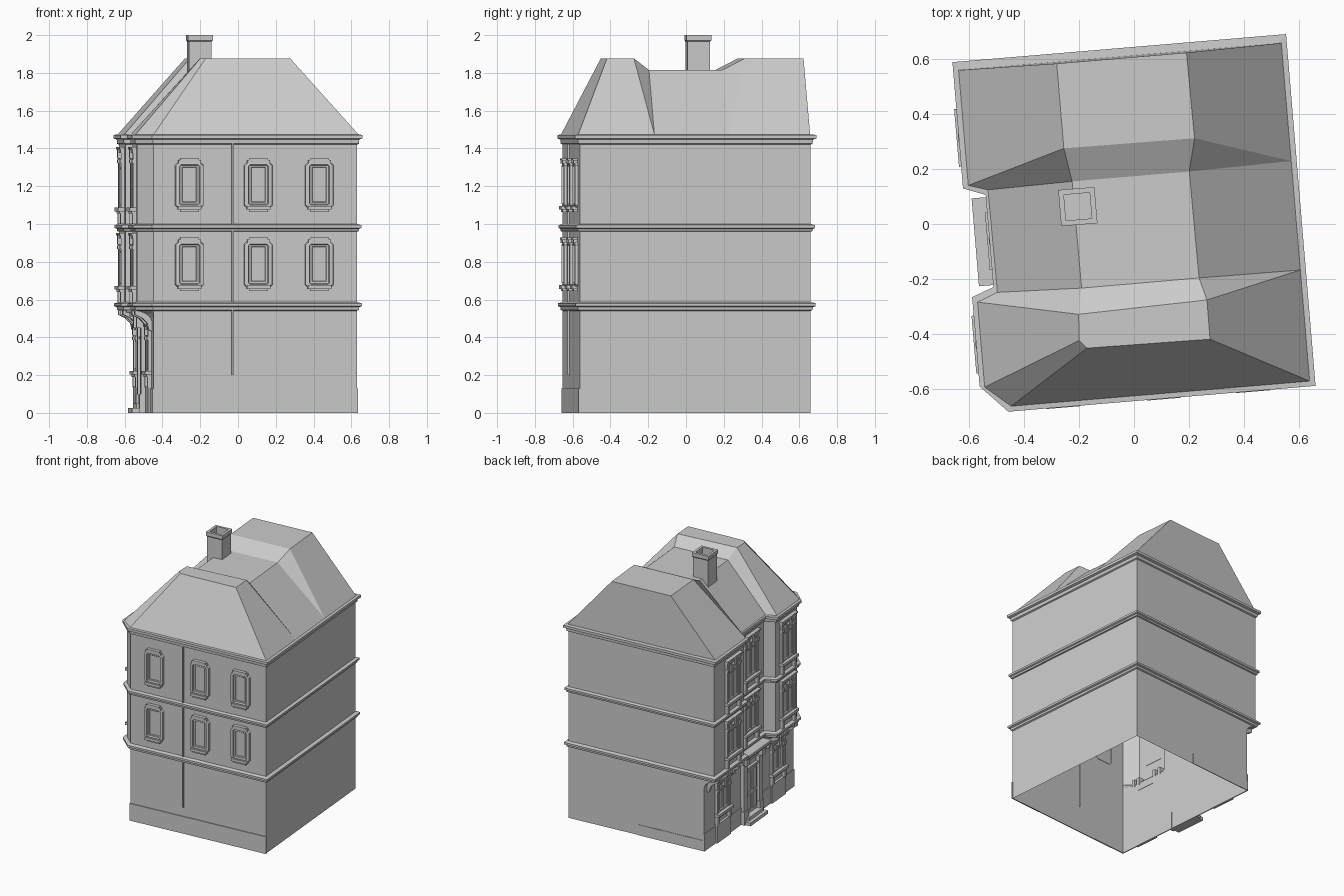
import bpy, bmesh, math
from mathutils import Matrix, Vector

if "Cube" in bpy.data.objects:
    bpy.data.objects.remove(bpy.data.objects["Cube"])

ROOT = Matrix.Rotation(math.radians(4.8), 4, 'Z')   # whole house sits slightly turned
LEFT = Matrix.Rotation(math.radians(-90), 4, 'Z')   # turns a front part to the left facade


def make(name, bm, place=Matrix()):
    bmesh.ops.remove_doubles(bm, verts=bm.verts, dist=1e-5)
    bmesh.ops.recalc_face_normals(bm, faces=bm.faces)
    me = bpy.data.meshes.new(name)
    bm.to_mesh(me)
    bm.free()
    return link(name, me, place)


def link(name, me, place):
    ob = bpy.data.objects.new(name, me)
    bpy.context.collection.objects.link(ob)
    ob.matrix_world = ROOT @ place
    return ob


def loft(bm, rings, loop=False, cap_start=False, cap_end=False):
    rows = [[bm.verts.new(p) for p in r] for r in rings]
    pairs = list(zip(rows, rows[1:])) + ([(rows[-1], rows[0])] if loop else [])
    for a, b in pairs:
        for i in range(len(a)):
            j = (i + 1) % len(a)
            bm.faces.new((a[i], a[j], b[j], b[i]))
    if cap_start:
        bm.faces.new(rows[0])
    if cap_end:
        bm.faces.new(rows[-1])


def box(bm, x0, x1, y0, y1, z0, z1):
    m = Matrix.Translation(((x0 + x1) / 2, (y0 + y1) / 2, (z0 + z1) / 2)) \
        @ Matrix.Diagonal((x1 - x0, y1 - y0, z1 - z0, 1))
    bmesh.ops.create_cube(bm, size=1, matrix=m)


def offset(poly, d):
    out = []
    for i, p in enumerate(poly):
        a = (Vector(p) - Vector(poly[i - 1])).normalized()
        b = (Vector(poly[(i + 1) % len(poly)]) - Vector(p)).normalized()
        n1, n2 = Vector((a.y, -a.x)), Vector((b.y, -b.x))
        out.append(tuple(Vector(p) + (n1 + n2) * d / (1 + n1.dot(n2))))
    return out


def at(poly, z):
    return [(x, y, z) for x, y in poly]


# Footprints: upper floors have two bays on the left, the ground floor is flush
UP = [(-.5, -.613), (.58, -.613), (.58, .613), (-.58, .613), (-.58, .2),
      (-.5, .17), (-.5, -.205), (-.58, -.235), (-.58, -.53)]
LOW = [(max(x, -.5), y) for x, y in UP]


def mix(t):
    return [(a[0] + (b[0] - a[0]) * t, a[1]) for a, b in zip(LOW, UP)]


# Wall shell with coved bay undersides
bm = bmesh.new()
loft(bm, [at(LOW, 0), at(LOW, .48), at(mix(.12), .505), at(mix(.4), .525),
          at(mix(1), .545), at(UP, 1.475)])
make("walls", bm)

# String courses and eaves cornice swept round the footprint
for name, prof in {
    "lower_string_course": [(0, .54), (.01, .545), (.012, .56), (.025, .565), (.025, .58), (0, .587)],
    "upper_string_course": [(0, .96), (.01, .962), (.012, .974), (.022, .979), (.022, .994), (0, 1.0)],
    "eaves_cornice": [(0, 1.42), (.01, 1.425), (.012, 1.447), (.028, 1.453), (.028, 1.472), (-.02, 1.475)],
}.items():
    bm = bmesh.new()
    loft(bm, [at(offset(UP, d), z) for d, z in prof], loop=True)
    make(name, bm)

# Plinth on the front, left and half of the back
bm = bmesh.new()
box(bm, -.506, .585, -.62, -.612, 0, .13)
box(bm, -.507, -.499, -.62, -.13, 0, .13)
box(bm, -.507, -.499, .1, .617, 0, .13)
box(bm, -.506, .03, .612, .617, 0, .08)
make("plinth", bm)

# Roof: cross-sections from back to front (left eave, left ridge, right ridge, right eave)
E, T, S = 1.474, 1.877, 1.815
sections = [
    [(-.588, .61, E), (-.231, .604, T), (.242, .604, T), (.588, .61, E)],
    [(-.588, .19, E), (-.231, .295, T), (.245, .292, T), (.588, .18, E)],
    [(-.518, .168, E), (-.211, .173, S), (.216, .173, S), (.588, .18, E)],
    [(-.515, -.206, E), (-.209, -.216, S), (.219, -.215, S), (.588, -.217, E)],
    [(-.59, -.235, E), (-.228, -.31, T), (.241, -.297, T), (.588, -.217, E)],
    [(-.59, -.545, E), (-.234, -.405, T), (.24, -.44, T), (.588, -.622, E)],
]
bm = bmesh.new()
rows = [[bm.verts.new(p) for p in s] for s in sections]
for a, b in zip(rows, rows[1:]):
    for i in range(3):
        bm.faces.new((a[i], a[i + 1], b[i + 1], b[i]))
bm.faces.new(rows[0])
last = rows[-1]
hip_low, hip_top = bm.verts.new((-.5, -.622, E)), bm.verts.new((-.208, -.435, T))
bm.faces.new((last[0], hip_low, hip_top, last[1]))
bm.faces.new((hip_low, last[3], last[2], hip_top))
bm.faces.new((last[1], hip_top, last[2]))
make("roof", bm)

# Chimney with open flue
bm = bmesh.new()
loft(bm, [[(sx * r, sy * r, z) for sx, sy in ((-1, -1), (1, -1), (1, 1), (-1, 1))]
          for r, z in ((.06, 1.76), (.06, 1.965), (.066, 1.972), (.066, 2.0), (.047, 2.0), (.047, 1.86))],
     cap_end=True)
make("chimney", bm, Matrix.Translation((-.198, .08, 0)))


def plate(w, z0, z1, c, y):
    # upright rectangle with clipped corners
    return [(-w + c, y, z0), (w - c, y, z0), (w, y, z0 + c), (w, y, z1 - c),
            (w - c, y, z1), (-w + c, y, z1), (-w, y, z1 - c), (-w, y, z0 + c)]


# Front windows: clipped surround, recessed pane, sill and head
bm = bmesh.new()
loft(bm, [plate(.076, .008, .262, .02, .002), plate(.073, .011, .258, .02, -.014),
          plate(.054, .03, .245, .01, -.017), plate(.05, .035, .24, .004, -.006),
          plate(.039, .045, .232, .001, -.006), plate(.036, .048, .229, .001, -.003)], cap_end=True)
box(bm, -.062, .062, -.03, 0, .006, .026)
box(bm, -.05, .05, -.02, 0, -.006, .006)
box(bm, -.06, .06, -.022, 0, .25, .268)
box(bm, -.05, .05, -.026, 0, .268, .278)
win = make("front_window", bm, Matrix.Translation((-.31, -.613, 1.07))).data
for u in (-.31, .056, .38):
    for z in (1.07, .65):
        if (u, z) != (-.31, 1.07):
            link("front_window", win, Matrix.Translation((u, -.613, z)))

# Drainpipe
bm = bmesh.new()
box(bm, -.085, -.075, -.623, -.611, .2, 1.43)
make("drainpipe", bm)


# Facade windows: pilasters, panes with crossbars, bracketed sill, head with keystone
def facade_window(h):
    b = bmesh.new()
    loft(b, [plate(.072, .04, h - .03, .001, .001), plate(.072, .04, h - .03, .001, -.012),
             plate(.058, .055, h - .045, .001, -.012), plate(.055, .058, h - .048, .001, -.003)], cap_end=True)
    box(b, -.004, .004, -.009, 0, .055, h - .045)
    box(b, -.056, .056, -.009, 0, h * .68, h * .68 + .008)
    box(b, -.105, .105, -.036, 0, .022, .042)
    box(b, -.095, .095, -.026, 0, .01, .022)
    for s in (-1, 1):
        x = s * .082
        box(b, x - .013, x + .013, -.018, 0, .042, h - .03)
        box(b, x - .016, x + .016, -.024, 0, h - .085, h - .065)
        box(b, x - .011, x + .011, -.022, 0, -.045, .012)
    box(b, -.1, .1, -.022, 0, h - .03, h - .012)
    box(b, -.106, .106, -.028, 0, h - .012, h)
    box(b, -.014, .014, -.03, 0, h - .06, h)
    return b


tall = low = None
for v, u in ((.365, -.58), (-.018, -.5), (-.388, -.58)):
    for z in (1.045, .63):
        place = Matrix.Translation((u, v, z)) @ LEFT
        h = .362 if z > 1 else .322
        make("facade_window", facade_window(h), place)
for v in (.365, -.388):
    make("ground_window", facade_window(.29), Matrix.Translation((-.5, v, .18)) @ LEFT)
    # aprons beneath the ground floor windows
    bm = bmesh.new()
    box(bm, -.095, .095, -.018, 0, 0, .14)
    make("window_apron", bm, Matrix.Translation((-.5, v, 0)) @ LEFT)

# Curved brackets carrying the bays
bm = bmesh.new()
curve = [(0, .43), (.018, .44), (.026, .475), (.05, .5), (.09, .52), (.09, .545), (0, .545)]
for v in (.56, .44, .29, .22, -.26, -.31, -.465, -.51):
    loft(bm, [[(-.5 - d, v + s * .012, z) for d, z in curve] for s in (-1, 1)],
         cap_start=True, cap_end=True)
make("bay_brackets", bm)

# Entrance: jambs, panelled double door, transom, hood and steps
bm = bmesh.new()
for s in (-1, 1):
    box(bm, s * .105 - .022, s * .105 + .022, -.028, 0, 0, .47)
    box(bm, s * .105 - .028, s * .105 + .028, -.036, 0, 0, .1)
    box(bm, s * .105 - .02, s * .105 + .02, -.05, 0, .45, .51)
    box(bm, s * .041 - .04, s * .041 + .04, -.01, 0, .05, .39)
    for z0, z1 in ((.075, .19), (.215, .37)):
        box(bm, s * .041 - .026, s * .041 + .026, -.015, 0, z0, z1)
box(bm, -.085, .085, -.02, 0, .39, .405)
box(bm, -.13, .13, -.022, 0, .455, .51)
make("entrance_door", bm, Matrix.Translation((-.5, -.018, 0)) @ LEFT)

bm = bmesh.new()
box(bm, -.15, .15, -.065, 0, .51, .528)
box(bm, -.16, .16, -.08, 0, .528, .548)
make("door_hood", bm, Matrix.Translation((-.5, -.018, 0)) @ LEFT)

bm = bmesh.new()
box(bm, -.12, .12, -.075, 0, 0, .025)
box(bm, -.1, .1, -.05, 0, .025, .05)
make("door_steps", bm, Matrix.Translation((-.5, -.018, 0)) @ LEFT)
